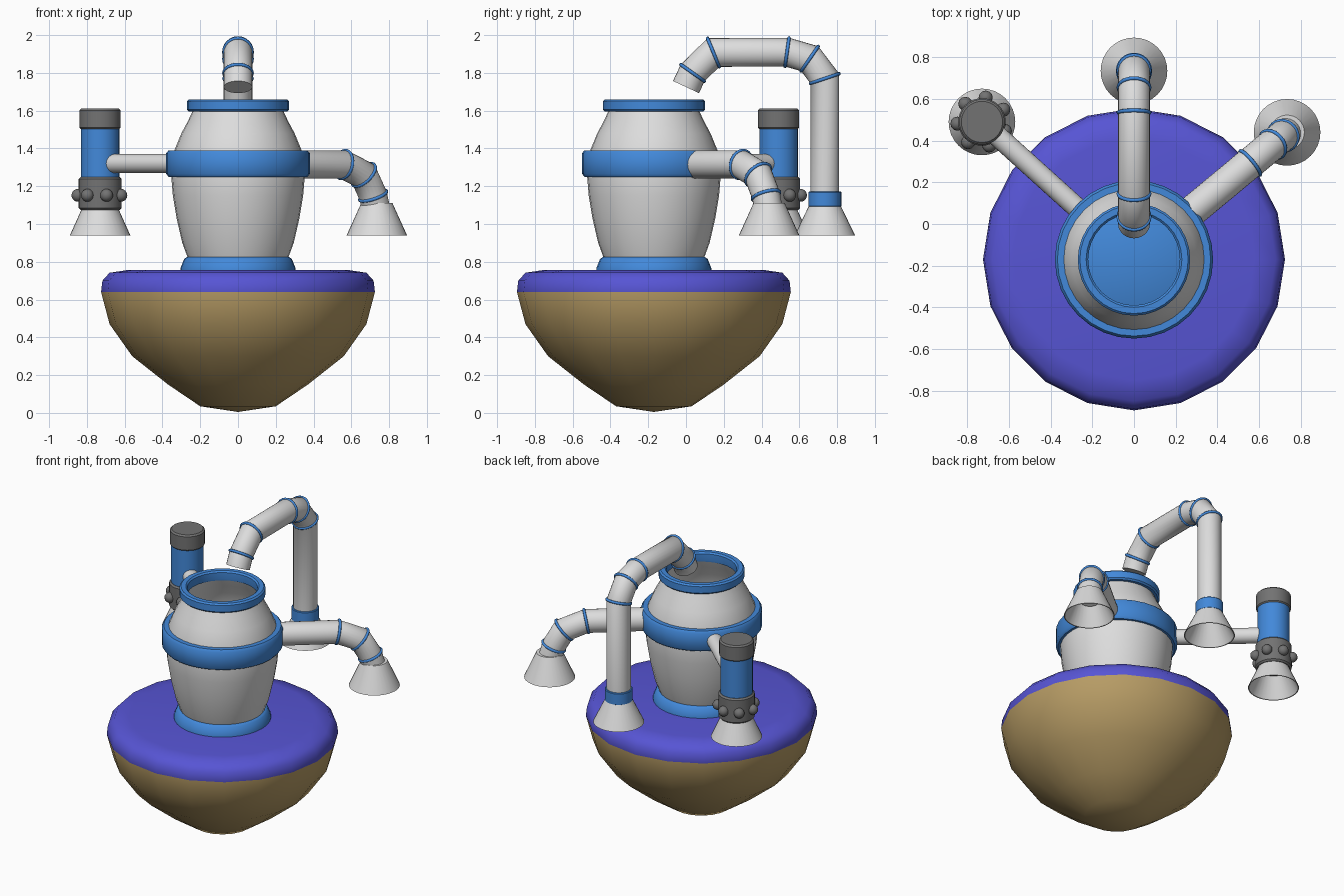
import bpy, bmesh, math
from mathutils import Vector

if "Cube" in bpy.data.objects:
    bpy.data.objects.remove(bpy.data.objects["Cube"])

def material(name, rgb):
    m = bpy.data.materials.new(name)
    m.diffuse_color = (*rgb, 1)
    m.use_nodes = True
    m.node_tree.nodes["Principled BSDF"].inputs["Base Color"].default_value = m.diffuse_color
    return m

WHITE = material("off_white", (0.72, 0.72, 0.72))
BLUE = material("trim_blue", (0.055, 0.25, 0.70))
PURPLE = material("top_purple", (0.095, 0.09, 0.66))
TAN = material("sand_tan", (0.47, 0.33, 0.13))
GREY = material("dark_grey", (0.17, 0.17, 0.17))

def finish(bm, name, mats, angle=40):
    bmesh.ops.remove_doubles(bm, verts=bm.verts, dist=1e-5)
    bmesh.ops.recalc_face_normals(bm, faces=bm.faces)
    me = bpy.data.meshes.new(name)
    bm.to_mesh(me)
    bm.free()
    for m in mats:
        me.materials.append(m)
    ob = bpy.data.objects.new(name, me)
    bpy.context.collection.objects.link(ob)
    bpy.ops.object.select_all(action='DESELECT')
    ob.select_set(True)
    bpy.context.view_layer.objects.active = ob
    bpy.ops.object.shade_smooth_by_angle(angle=math.radians(angle))
    return ob

def bridge(bm, a, b):
    n = len(a)
    for i in range(n):
        j = (i + 1) % n
        bm.faces.new((a[i], a[j], b[j], b[i]))

def lathe(name, centre, profile, mat, sides=32, closed=False, angle=40):
    """Spin (radius, z) points about a vertical axis."""
    bm = bmesh.new()
    rings = [[bm.verts.new((centre[0] + r * math.cos(2 * math.pi * i / sides),
                            centre[1] + r * math.sin(2 * math.pi * i / sides), z))
              for i in range(sides)] for r, z in profile]
    pairs = list(zip(rings, rings[1:]))
    if closed:
        pairs.append((rings[-1], rings[0]))
    for a, b in pairs:
        bridge(bm, a, b)
    return finish(bm, name, [mat], angle)

def drum(name, centre, r, z0, z1, mat, b=0.01):
    return lathe(name, centre, [(0, z0), (r - b, z0), (r, z0 + b), (r, z1 - b), (r - b, z1), (0, z1)], mat)

def path_dirs(pts):
    """Mitre direction and stretch at every path point."""
    out = []
    for i, p in enumerate(pts):
        d0 = (p - pts[i - 1]).normalized() if i else None
        d1 = (pts[i + 1] - p).normalized() if i < len(pts) - 1 else None
        d0, d1 = d0 or d1, d1 or d0
        t = (d0 + d1).normalized()
        out.append((t, 1 / max(0.5, t.dot(d0))))
    return out

def pipe(name, pts, r, side, sides=24):
    """Capped mitred tube; side is the vector normal to the bending plane."""
    bm = bmesh.new()
    rings = []
    for p, (t, k) in zip(pts, path_dirs(pts)):
        n = t.cross(side)
        rings.append([bm.verts.new(p + side * r * math.cos(a) + n * r * k * math.sin(a))
                      for a in (2 * math.pi * i / sides for i in range(sides))])
    for a, b in zip(rings, rings[1:]):
        bridge(bm, a, b)
    bm.faces.new(rings[0])
    bm.faces.new(rings[-1])
    return finish(bm, name, [WHITE], 50)

def joint_rings(name, pts, which, r, side):
    """Thin blue hoops on the pipe bends."""
    dirs = path_dirs(pts)
    for c, i in enumerate(which):
        t, k = dirs[i]
        n = t.cross(side)
        bm = bmesh.new()
        loops = []
        for a in (2 * math.pi * s / 24 for s in range(24)):
            out = side * math.cos(a) + n * k * math.sin(a)
            loops.append([bm.verts.new(pts[i] + out * (r + 0.008 * math.cos(b)) + t * 0.009 * math.sin(b))
                          for b in (2 * math.pi * q / 8 for q in range(8))])
        for a, b in zip(loops, loops[1:] + loops[:1]):
            bridge(bm, a, b)
        finish(bm, f"{name}_{c + 1}", [BLUE], 60)

def nozzle(name, centre, z1, r1):
    """Flared open cone."""
    lathe(name, centre, [(0, z1), (r1, z1), (0.16, 0.94), (0.154, 0.94), (r1 - 0.008, z1 - 0.01), (0, z1 - 0.01)], WHITE)

C = Vector((0, -0.17, 0))

# floating island: tan below, purple top
island = lathe("island", C, [(0, 0.005), (0.20, 0.035), (0.37, 0.15), (0.56, 0.30), (0.68, 0.47), (0.725, 0.64),
                             (0.718, 0.70), (0.68, 0.742), (0.58, 0.757), (0, 0.755)], TAN, 20, angle=60)
island.data.materials.append(PURPLE)
for f in island.data.polygons:
    f.material_index = 1 if f.center.z > 0.64 else 0

# pot: base with floor, hollow body, belt and rim
lathe("pot_base", C, [(0, 0.74), (0.305, 0.74), (0.305, 0.765), (0.285, 0.815), (0.27, 0.825), (0, 0.825)], BLUE)
outer = [(0.262, 0.81), (0.295, 0.90), (0.325, 1.03), (0.345, 1.15), (0.355, 1.27), (0.337, 1.39),
         (0.30, 1.48), (0.265, 1.545), (0.235, 1.61)]
lathe("pot_body", C, outer + [(r - 0.015, z) for r, z in reversed(outer)], WHITE, 32, True)
lathe("pot_belt", C, [(0.335, 1.25), (0.368, 1.25), (0.38, 1.265), (0.38, 1.375), (0.368, 1.39), (0.335, 1.39)], BLUE, 32, True)
lathe("pot_rim", C, [(0.222, 1.595), (0.26, 1.595), (0.27, 1.605), (0.27, 1.65), (0.26, 1.66), (0.23, 1.66),
                     (0.22, 1.65), (0.22, 1.605)], BLUE, 32, True)

# right arm: bent pipe ending in a nozzle
u = Vector((0.735, 0.61, 0)).normalized()
side = u.cross(Vector((0, 0, 1)))
pts = [C + u * d + Vector((0, 0, z)) for d, z in
       [(0.33, 1.315), (0.725, 1.315), (0.865, 1.26), (0.93, 1.15), (0.952, 1.07)]]
pipe("right_arm_pipe", pts, 0.075, side)
joint_rings("right_arm_ring", pts, (1, 2, 3), 0.075, side)
nozzle("right_nozzle", (0.735, 0.44), 1.11, 0.083)

# back arm: tall pipe arching over the pot
pts = [Vector((0, y, z)) for y, z in [(0.735, 1.08), (0.735, 1.77), (0.655, 1.875), (0.535, 1.91),
                                      (0.145, 1.908), (0.035, 1.80), (0, 1.725)]]
side = Vector((1, 0, 0))
pipe("back_arm_pipe", pts, 0.076, side)
joint_rings("back_arm_ring", pts, (1, 2, 3, 4, 5), 0.076, side)
drum("back_arm_collar", (0, 0.735), 0.087, 1.09, 1.172, BLUE, 0.004)
nozzle("back_nozzle", (0, 0.735), 1.095, 0.085)

# left arm: straight pipe holding a canister
D = Vector((-0.73, 0.49, 0))
u = (D - C).normalized()
z = Vector((0, 0, 1.32))
pipe("left_arm_pipe", [C + u * 0.33 + z, D - u * 0.03 + z], 0.05, u.cross(Vector((0, 0, 1))))
drum("canister_tube", D, 0.102, 1.23, 1.52, BLUE, 0.002)
drum("canister_cap", D, 0.109, 1.50, 1.612, GREY)
drum("canister_collar", D, 0.114, 1.075, 1.248, GREY)
nozzle("canister_nozzle", D, 1.085, 0.095)
for i in range(7):
    a = math.radians(-73 + i * 360 / 7)
    bm = bmesh.new()
    bmesh.ops.create_uvsphere(bm, u_segments=12, v_segments=8, radius=0.034)
    bmesh.ops.translate(bm, verts=bm.verts, vec=D + Vector((0.118 * math.cos(a), 0.118 * math.sin(a), 1.152)))
    finish(bm, f"canister_knob_{i + 1}", [GREY], 60)
